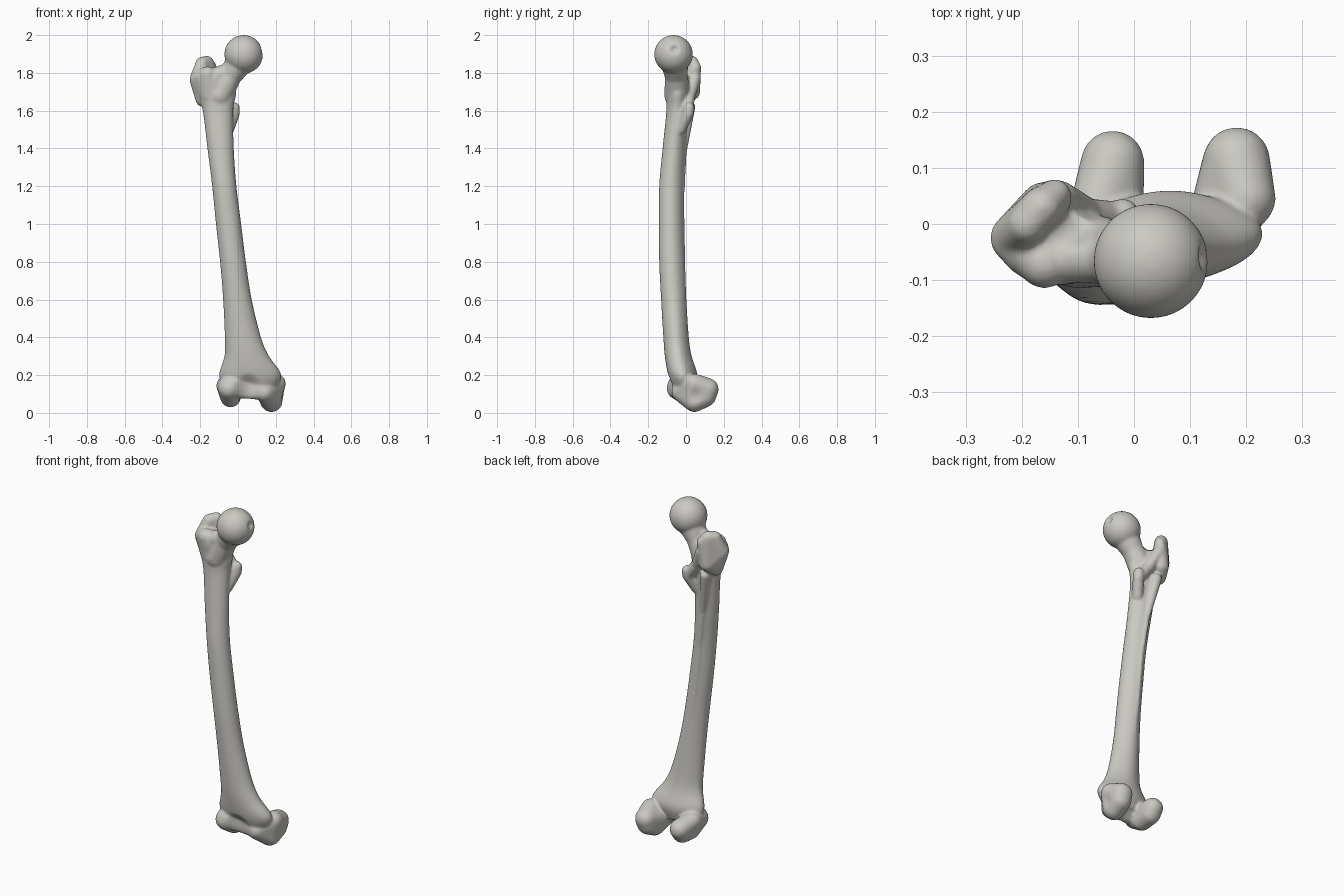
import bpy, bmesh, math
from mathutils import Vector, Matrix

cube = bpy.data.objects.get("Cube")
if cube:
    bpy.data.objects.remove(cube)

body = bmesh.new()


def hull(*balls):
    """Add the convex skin around a few balls, each (x, y, z, radius)."""
    part = bmesh.new()
    for x, y, z, r in balls:
        bmesh.ops.create_icosphere(part, subdivisions=3, radius=r,
                                   matrix=Matrix.Translation((x, y, z)))
    if len(balls) > 1:
        old = part.faces[:]
        bmesh.ops.delete(part, geom=old, context='FACES_ONLY')
        res = bmesh.ops.convex_hull(part, input=part.verts[:])
        inner = [g for g in res["geom_interior"] if isinstance(g, bmesh.types.BMVert)]
        bmesh.ops.delete(part, geom=inner, context='VERTS')
        bmesh.ops.delete(part, geom=[e for e in part.edges if not e.link_faces], context='EDGES')
    bmesh.ops.recalc_face_normals(part, faces=part.faces[:])
    mesh = bpy.data.meshes.new("piece")
    part.to_mesh(mesh)
    part.free()
    body.from_mesh(mesh)
    bpy.data.meshes.remove(mesh)


def chain(*balls):
    for a, b in zip(balls, balls[1:]):
        hull(a, b)


def spline(rows, steps):
    """Smoothly resample rows of numbers."""
    out = []
    last = len(rows) - 1
    for i in range(last):
        p = [rows[max(0, min(last, i + k))] for k in (-1, 0, 1, 2)]
        for s in range(steps):
            t = s / steps
            out.append([0.5 * (2 * b + (c - a) * t + (2 * a - 5 * b + 4 * c - d) * t * t
                               + (3 * b - a - 3 * c + d) * t ** 3) for a, b, c, d in zip(*p)])
    return out + [rows[-1]]


def loft(rows, sides=40):
    """Skin sections given as (z, left x, right x, front y, back y), narrower at the back."""
    rings = []
    for z, x0, x1, y0, y1 in spline(rows, 6):
        ring = []
        for i in range(sides):
            a = 2 * math.pi * i / sides
            taper = 1 - 0.22 * max(0, math.sin(a)) ** 2
            ring.append(body.verts.new(((x0 + x1) / 2 + (x1 - x0) / 2 * math.cos(a) * taper,
                                        (y0 + y1) / 2 + (y1 - y0) / 2 * math.sin(a), z)))
        rings.append(ring)
    for a, b in zip(rings, rings[1:]):
        for i in range(sides):
            j = (i + 1) % sides
            body.faces.new((a[i], a[j], b[j], b[i]))
    body.faces.new(rings[0][::-1])
    body.faces.new(rings[-1])


# Shaft, bowed forward and flared at both ends
loft([(0.12, -0.07, 0.19, -0.07, 0.04),
      (0.20, -0.10, 0.23, -0.095, 0.06),
      (0.30, -0.072, 0.165, -0.112, 0.03),
      (0.40, -0.07, 0.122, -0.12, 0.015),
      (0.60, -0.079, 0.073, -0.132, 0.002),
      (0.80, -0.095, 0.042, -0.142, -0.008),
      (1.00, -0.117, 0.017, -0.144, -0.015),
      (1.20, -0.137, -0.008, -0.142, -0.015),
      (1.40, -0.162, -0.022, -0.124, -0.005),
      (1.60, -0.187, -0.025, -0.104, 0.012),
      (1.70, -0.218, -0.01, -0.105, 0.02),
      (1.78, -0.24, -0.04, -0.108, 0.025),
      (1.82, -0.21, -0.08, -0.09, 0.0)])

# Rough ridge down the back of the shaft
chain((-0.14, 0.02, 1.62, 0.03), (-0.1, -0.012, 1.38, 0.016),
      (-0.07, -0.022, 1.15, 0.014), (-0.045, -0.02, 0.9, 0.014), (-0.005, -0.012, 0.6, 0.014))

# Head and neck
bmesh.ops.create_icosphere(body, subdivisions=5, radius=0.102,
                           matrix=Matrix.Translation((0.03, -0.066, 1.898)))
chain((-0.10, -0.045, 1.68, 0.07), (-0.04, -0.052, 1.785, 0.06), (0.02, -0.063, 1.875, 0.077))
hull((-0.16, -0.06, 1.765, 0.05), (-0.04, -0.055, 1.81, 0.047))

# Greater trochanter: outer wall, tall rear crest and front shoulder
hull((-0.165, 0.03, 1.855, 0.036), (-0.19, 0.0, 1.85, 0.035), (-0.14, 0.052, 1.83, 0.028),
     (-0.215, -0.025, 1.765, 0.042), (-0.16, 0.03, 1.70, 0.045), (-0.185, -0.015, 1.66, 0.04))
hull((-0.16, -0.07, 1.79, 0.045), (-0.21, -0.03, 1.77, 0.043), (-0.15, -0.05, 1.68, 0.05))

# Lesser trochanter and the crest leading to it
chain((-0.135, 0.045, 1.77, 0.034), (-0.085, 0.015, 1.67, 0.032), (-0.03, 0.008, 1.6, 0.032))
hull((-0.02, 0.016, 1.615, 0.03), (-0.02, 0.012, 1.585, 0.03), (-0.05, -0.03, 1.5, 0.03))

# Inner condyle
hull((0.183, 0.113, 0.125, 0.06), (0.18, 0.1, 0.09, 0.06), (0.177, 0.045, 0.064, 0.06),
     (0.14, -0.025, 0.11, 0.052), (0.2, 0.045, 0.155, 0.053))
# Outer condyle
hull((-0.038, 0.11, 0.12, 0.057), (-0.038, 0.09, 0.09, 0.055), (-0.04, 0.02, 0.083, 0.054),
     (-0.045, -0.043, 0.13, 0.06), (-0.062, 0.03, 0.145, 0.053))
# Bridge in front carrying the kneecap groove
hull((-0.04, -0.04, 0.14, 0.06), (0.13, -0.02, 0.12, 0.055), (0.06, -0.01, 0.18, 0.06))

# Fuse the parts into one skin
mesh = bpy.data.meshes.new("thigh_bone")
body.to_mesh(mesh)
body.free()
bone = bpy.data.objects.new("thigh_bone", mesh)
bpy.context.collection.objects.link(bone)
bpy.context.view_layer.objects.active = bone
bone.select_set(True)
fuse = bone.modifiers.new("fuse", 'REMESH')
fuse.mode = 'VOXEL'
fuse.voxel_size = 0.006
bpy.ops.object.modifier_apply(modifier=fuse.name)

# Hollows: centre, radius, push
hollows = [((0.127, -0.06, 1.925), 0.03, (-0.018, 0, -0.003)),    # pit in the head
           ((-0.105, 0.005, 1.83), 0.055, (0.01, 0, -0.03)),      # fossa behind the neck
           ((0.055, -0.09, 0.13), 0.085, (0, 0.026, 0.005)),      # kneecap groove
           ((0.065, 0.02, 0.06), 0.07, (0, 0, 0.025)),            # notch between condyles
           ((0.255, 0.05, 0.09), 0.05, (-0.01, 0, 0)),            # inner side dimple
           ((-0.115, 0.06, 0.09), 0.045, (0.012, 0, 0))]          # outer side dimple
for v in mesh.vertices:
    for centre, radius, push in hollows:
        d = (v.co - Vector(centre)).length / radius
        if d < 1:
            v.co += Vector(push) * (1 - d * d) ** 2

# Soften the joins
soften = bone.modifiers.new("soften", 'SMOOTH')
soften.factor = 0.5
soften.iterations = 12
bpy.ops.object.modifier_apply(modifier=soften.name)
bpy.ops.object.shade_smooth()

# Bone colour
colour = (0.60, 0.585, 0.545, 1)
mat = bpy.data.materials.new("bone_grey")
mat.use_nodes = True
mat.diffuse_color = colour
shader = next(n for n in mat.node_tree.nodes if n.type == 'BSDF_PRINCIPLED')
shader.inputs["Base Color"].default_value = colour
mesh = bone.data
mesh.materials.clear()
mesh.materials.append(mat)
